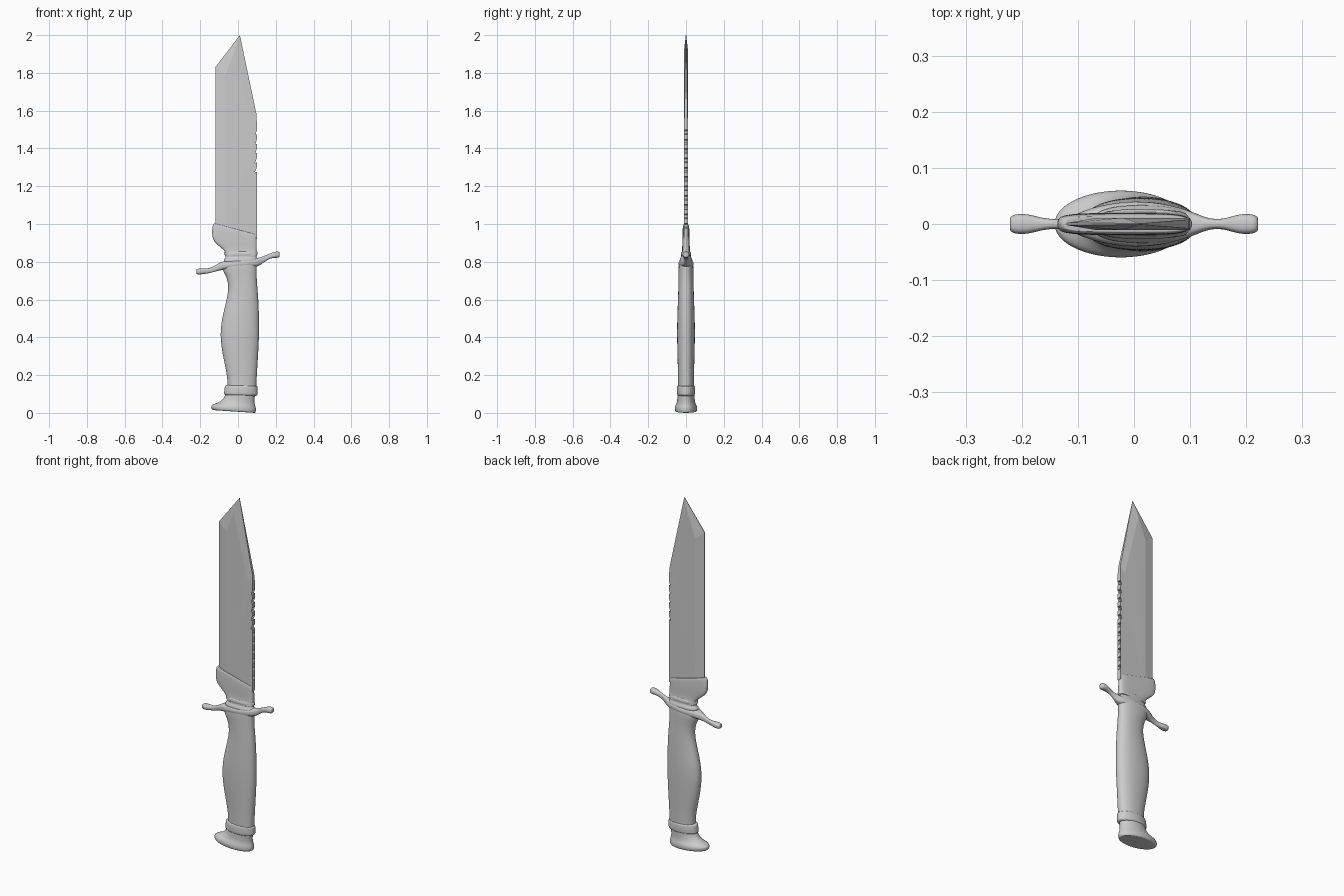
import bpy, bmesh
from math import sin, cos, pi


def loft(name, sections, n=20, p=2.0, level=2):
    """Skin oval sections; each is (x1, z1, x2, z2, half depth in y)."""
    bm = bmesh.new()
    rings = []
    for x1, z1, x2, z2, hy in sections:
        ring = []
        for i in range(n):
            c, s = cos(2 * pi * i / n), sin(2 * pi * i / n)
            u = abs(c) ** (2 / p) * (1 if c > 0 else -1)
            v = abs(s) ** (2 / p) * (1 if s > 0 else -1)
            t = (u + 1) / 2
            ring.append(bm.verts.new((x1 + (x2 - x1) * t, hy * v, z1 + (z2 - z1) * t)))
        rings.append(ring)
    for a, b in zip(rings, rings[1:]):
        for i in range(n):
            j = (i + 1) % n
            bm.faces.new((a[i], a[j], b[j], b[i]))
    # inset caps keep the ends crisp
    for ring in (rings[0][::-1], rings[-1]):
        f = bm.faces.new(ring)
        bmesh.ops.inset_region(bm, faces=[f], thickness=0.002)
    ob = finish(name, bm, 60)
    m = ob.modifiers.new("smooth", 'SUBSURF')
    m.levels = m.render_levels = level
    return ob


def finish(name, bm, angle):
    bmesh.ops.recalc_face_normals(bm, faces=bm.faces)
    me = bpy.data.meshes.new(name)
    bm.to_mesh(me)
    bm.free()
    ob = bpy.data.objects.new(name, me)
    bpy.context.collection.objects.link(ob)
    bpy.ops.object.select_all(action='DESELECT')
    ob.select_set(True)
    bpy.context.view_layer.objects.active = ob
    bpy.ops.object.shade_smooth_by_angle(angle=angle * pi / 180)
    return ob


# Blade: ground edge, clipped point and saw-toothed spine
def blade():
    T = 0.011
    edge = [(-0.12, 0.92, 0.002), (-0.12, 1.83, 0.002), (0.01, 2.0, 0.001), (0.098, 1.58, 0.008)]
    ridge = [(-0.066, 0.92, T), (-0.066, 1.79, T), (-0.02, 1.915, T), (0.068, 1.55, T)]
    spine = [(0.1, 1.53, T)]
    for i in range(11):
        z = 1.498 - i * 0.0495
        spine += [(0.1, z, T), (0.086, z + 0.002, T), (0.08, z - 0.006, T),
                  (0.08, z - 0.018, T), (0.086, z - 0.026, T), (0.1, z - 0.024, T)]
    spine.append((0.1, 0.92, T))
    bm = bmesh.new()
    sides = []
    for s in (-1, 1):
        E, R, S = [[bm.verts.new((x, s * y, z)) for x, z, y in pts] for pts in (edge, ridge, spine)]
        for i in range(3):
            bm.faces.new((E[i], E[i + 1], R[i + 1], R[i]))
        bm.faces.new((E[3], S[0], R[3]))
        bm.faces.new(R + S)
        sides.append(E + S + [R[0]])
    a, b = sides
    for i in range(len(a) - 2):
        bm.faces.new((a[i], a[i + 1], b[i + 1], b[i]))
    bm.faces.new((a[0], b[0], b[-1], b[-2], a[-2], a[-1]))
    bmesh.ops.triangulate(bm, faces=[f for f in bm.faces if len(f.verts) > 4])
    return finish("blade", bm, 5)


blade()

# Sloped thick block at the root of the blade
loft("blade_root", [
    (-0.065, 0.83, 0.1, 0.83, 0.026), (-0.068, 0.855, 0.1, 0.848, 0.022),
    (-0.09, 0.875, 0.1, 0.86, 0.020), (-0.128, 0.905, 0.1, 0.88, 0.020),
    (-0.138, 0.935, 0.1, 0.90, 0.020), (-0.138, 0.98, 0.1, 0.93, 0.019),
    (-0.132, 1.0, 0.098, 0.942, 0.017), (-0.125, 1.003, 0.096, 0.944, 0.014)], p=4)

# Collar between guard and blade
loft("collar", [
    (-0.075, 0.80, 0.105, 0.80, 0.034), (-0.078, 0.812, 0.105, 0.815, 0.034),
    (-0.066, 0.822, 0.098, 0.825, 0.026), (-0.066, 0.832, 0.098, 0.832, 0.026),
    (-0.075, 0.838, 0.105, 0.838, 0.028), (-0.075, 0.85, 0.105, 0.85, 0.026),
    (-0.068, 0.855, 0.1, 0.855, 0.02)], p=2.5)

# Guard: S-curved bar with knobbed tips, lofted along x (x, centre z, half height, half depth)
bar = [(-0.221, 0.748, 0.010, 0.010), (-0.217, 0.748, 0.015, 0.017), (-0.195, 0.749, 0.016, 0.019),
       (-0.175, 0.750, 0.014, 0.014), (-0.15, 0.753, 0.013, 0.008), (-0.12, 0.764, 0.016, 0.010),
       (-0.095, 0.776, 0.021, 0.022), (-0.06, 0.784, 0.025, 0.034), (0.0, 0.789, 0.024, 0.043),
       (0.06, 0.792, 0.024, 0.036), (0.105, 0.797, 0.023, 0.022), (0.13, 0.809, 0.018, 0.010),
       (0.155, 0.824, 0.014, 0.008), (0.175, 0.832, 0.014, 0.014), (0.195, 0.837, 0.016, 0.019),
       (0.217, 0.838, 0.017, 0.017), (0.221, 0.838, 0.010, 0.010)]
loft("guard", [(x, z - h, x, z + h, d) for x, z, h, d in bar], p=2.5)

# Contoured grip with a finger swell
grip = [(0.79, -0.085, 0.1, 0.038), (0.765, -0.085, 0.1, 0.04), (0.74, -0.074, 0.1, 0.04),
        (0.71, -0.058, 0.1, 0.04), (0.66, -0.05, 0.104, 0.041), (0.6, -0.06, 0.109, 0.043),
        (0.5, -0.087, 0.113, 0.047), (0.41, -0.097, 0.113, 0.048), (0.31, -0.083, 0.108, 0.046),
        (0.22, -0.063, 0.102, 0.043), (0.17, -0.056, 0.099, 0.043), (0.12, -0.056, 0.097, 0.043)]
loft("grip", [(a, z, b, z, d) for z, a, b, d in grip], p=2.2)

# Ring above the pommel
loft("pommel_ring", [
    (-0.058, 0.147, 0.098, 0.142, 0.042), (-0.07, 0.145, 0.105, 0.14, 0.047),
    (-0.072, 0.132, 0.105, 0.128, 0.049), (-0.075, 0.108, 0.106, 0.104, 0.050),
    (-0.076, 0.098, 0.104, 0.094, 0.048), (-0.066, 0.094, 0.096, 0.09, 0.042)])

# Flared pommel with a beak and tilted base
loft("pommel", [
    (-0.066, 0.11, 0.092, 0.105, 0.045), (-0.07, 0.09, 0.09, 0.086, 0.046),
    (-0.082, 0.07, 0.088, 0.062, 0.047), (-0.105, 0.054, 0.09, 0.044, 0.051),
    (-0.138, 0.045, 0.095, 0.032, 0.058), (-0.145, 0.034, 0.097, 0.02, 0.061),
    (-0.142, 0.02, 0.096, 0.005, 0.060), (-0.134, 0.015, 0.09, 0.0, 0.054)])
